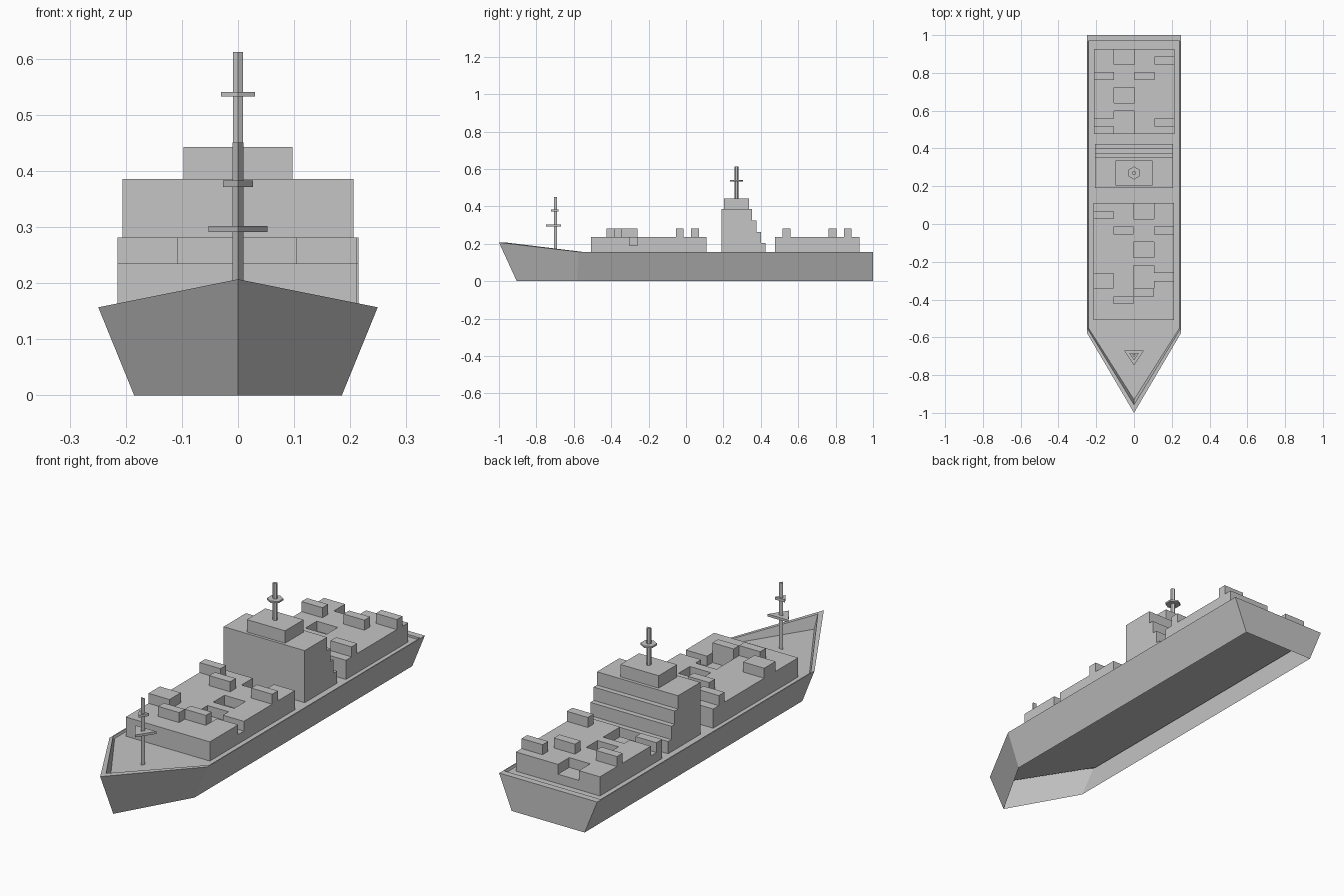
import bpy
import bmesh
from math import pi
from mathutils import Matrix

if "Cube" in bpy.data.objects:
    bpy.data.objects.remove(bpy.data.objects["Cube"], do_unlink=True)

DECK = 0.147

grey = bpy.data.materials.new("ship_grey")
grey.use_nodes = True
grey.diffuse_color = (0.56, 0.56, 0.56, 1)
grey.node_tree.nodes["Principled BSDF"].inputs["Base Color"].default_value = grey.diffuse_color


def finish(bm, name):
    bmesh.ops.remove_doubles(bm, verts=bm.verts, dist=1e-5)
    bmesh.ops.recalc_face_normals(bm, faces=bm.faces)
    mesh = bpy.data.meshes.new(name)
    bm.to_mesh(mesh)
    bm.free()
    mesh.materials.append(grey)
    obj = bpy.data.objects.new(name, mesh)
    bpy.context.collection.objects.link(obj)
    return obj


def face(bm, points):
    return bm.faces.new([bm.verts.new(p) for p in points])


def prism(name, sides, radius, y, z0, z1, depth_scale=1.0):
    """Upright prism on the centre line, one corner towards the bow."""
    bm = bmesh.new()
    place = (Matrix.Translation((0, y, (z0 + z1) / 2))
             @ Matrix.Diagonal((1, depth_scale, 1, 1)) @ Matrix.Rotation(pi, 4, 'Z'))
    bmesh.ops.create_cone(bm, cap_ends=True, segments=sides, radius1=radius,
                          radius2=radius, depth=z1 - z0, matrix=place)
    return finish(bm, name)


def extrude_x(name, profile, half_width):
    """Side profile in (y, z) extruded across the ship."""
    bm = bmesh.new()
    left, right = [[(x, y, z) for y, z in profile] for x in (half_width, -half_width)]
    face(bm, left)
    face(bm, right)
    for i in range(len(profile)):
        face(bm, [left[i - 1], left[i], right[i], right[i - 1]])
    return finish(bm, name)


def stack(name, rows, x_left, x_right, y_back, y_front):
    """Cargo block from a plan: '#' raised crate, 'o' open well."""
    level = {'.': 0.235, '#': 0.281, 'o': 0.19}
    xs = [x_left + (x_right - x_left) * i / 4 for i in range(5)]
    step = (y_front - y_back) / len(rows)
    ys = [y_back + step * i for i in range(len(rows) + 1)]

    def height(r, c):
        if 0 <= r < len(rows) and 0 <= c < 4:
            return level[rows[r][c]]
        return DECK

    bm = bmesh.new()
    for r in range(len(rows)):
        for c in range(4):
            h = height(r, c)
            x0, x1, y0, y1 = xs[c], xs[c + 1], ys[r], ys[r + 1]
            face(bm, [(x0, y0, h), (x0, y1, h), (x1, y1, h), (x1, y0, h)])
            walls = [((r, c - 1), (x0, y0), (x0, y1)), ((r, c + 1), (x1, y1), (x1, y0)),
                     ((r - 1, c), (x1, y0), (x0, y0)), ((r + 1, c), (x0, y1), (x1, y1))]
            for (nr, nc), a, b in walls:
                low = height(nr, nc)
                if low < h:
                    face(bm, [(*a, h), (*a, low), (*b, low), (*b, h)])
    return finish(bm, name)


# Hull: waterline, rim, inner rim and deck loops; the shell is open below
def hull_loop(bow, shoulder, stern):
    port = [shoulder, stern]
    return [bow] + port + [(-x, y, z) for x, y, z in reversed(port)]


loops = [
    hull_loop((0, -0.905, 0), (0.185, -0.58, 0), (0.185, 1, 0)),
    hull_loop((0, -1, 0.207), (0.249, -0.577, 0.157), (0.249, 1, 0.157)),
    hull_loop((0, -0.957, 0.206), (0.244, -0.558, 0.157), (0.244, 0.97, 0.157)),
    hull_loop((0, -0.93, DECK), (0.24, -0.552, DECK), (0.24, 0.97, DECK)),
]
bm = bmesh.new()
rings = [[bm.verts.new(p) for p in loop] for loop in loops]
for low, high in zip(rings, rings[1:]):
    for i in range(5):
        j = (i + 1) % 5
        bm.faces.new([low[i], low[j], high[j], high[i]])
bm.faces.new(rings[-1])
finish(bm, "hull")

# Cargo stacks, listed from back to front
stack("front_cargo", ["..o.", "#.o.", "....", ".#.#", "....", "..o.", "..o.", "....",
                      "..o.", "#.oo", "#.o.", "..#.", ".#..", "....", "...."],
      -0.215, 0.212, 0.11, -0.507)
stack("rear_cargo", [".o..", ".o.#", "....", "#.#.", "....", ".o..", ".o..", "....",
                     ".o..", "oo.#", ".o.."],
      -0.212, 0.215, 0.927, 0.476)

# Bridge tower with stepped back
tower = [(0.19, DECK), (0.19, 0.386)]
for i in range(4):
    y = 0.352 + 0.024 * i
    tower += [(y, 0.386 - 0.061 * i), (y, 0.386 - 0.061 * (i + 1) if i < 3 else DECK)]
extrude_x("bridge_tower", tower, 0.206)
extrude_x("bridge_cabin", [(0.203, 0.386), (0.203, 0.443), (0.337, 0.443), (0.337, 0.386)], 0.097)

# Hexagonal main mast with disc
prism("main_mast", 6, 0.0105, 0.27, 0.443, 0.612)
prism("main_mast_disc", 6, 0.0345, 0.27, 0.533, 0.541)

# Triangular bow mast with platforms
for name, radius, z0, z1 in [("bow_mast", 0.0115, DECK, 0.451),
                             ("bow_mast_lower_platform", 0.061, 0.291, 0.302),
                             ("bow_mast_upper_platform", 0.0305, 0.371, 0.383)]:
    prism(name, 3, radius, -0.695, z0, z1, 0.87)
